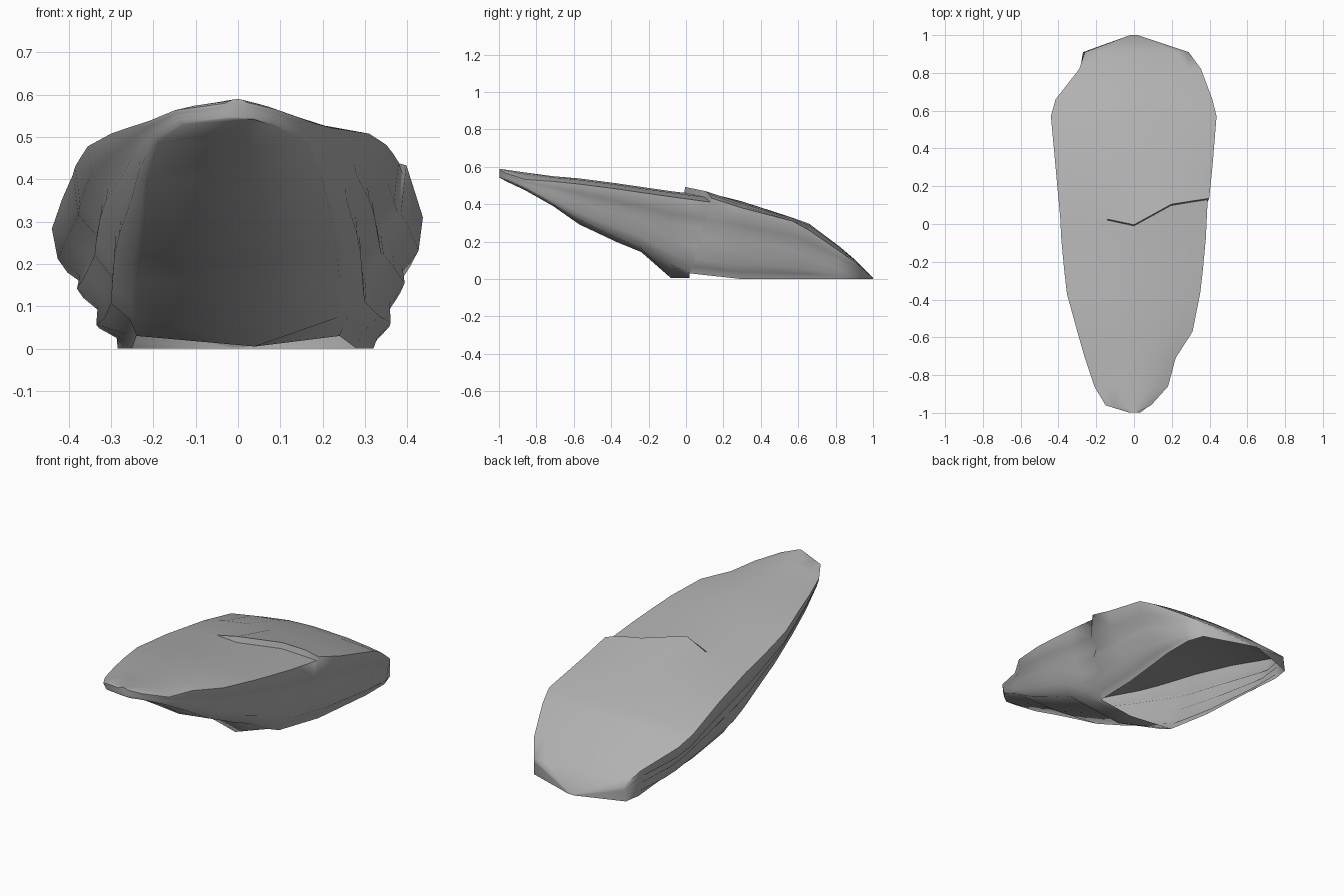
import bpy, bmesh

if "Cube" in bpy.data.objects:
    bpy.data.objects.remove(bpy.data.objects["Cube"])

# Front half cross-sections:
# y, left rim x,z | crest z | right rim x,z | lower left x, lower right x | keel z, lower corner z
FRONT = [
    (-0.997, -0.03, .580, .590, 0.02, .582, -.02, .015, .542, .544),
    (-0.96, -0.15, .563, .584, 0.09, .565, -.13, .08, .522, .530),
    (-0.86, -0.21, .538, .570, 0.18, .533, -.19, .165, .475, .485),
    (-0.71, -0.26, .522, .550, 0.22, .522, -.215, .20, .390, .400),
    (-0.57, -0.30, .508, .538, 0.31, .508, -.22, .22, .292, .315),
    (-0.37, -0.355, .478, .512, 0.35, .482, -.23, .235, .198, .220),
    (-0.24, -0.37, .455, .493, 0.365, .463, -.24, .24, .145, .165),
    (-0.08, -0.385, .430, .470, 0.38, .440, -.24, .24, .005, .075),
    (0.02, -0.39, .410, .452, 0.39, .415, -.24, .24, .005, .03),
]
# Rear half rests on the ground, so it needs no lower heights
REAR = [
    (0.30, -0.415, .355, .415, 0.415, .380, -.25, .28),
    (0.57, -0.44, .283, .328, 0.437, .310, -.265, .31),
    (0.66, -0.415, .240, .295, 0.415, .260, -.27, .32),
    (0.82, -0.29, .135, .175, 0.355, .150, -.285, .32),
    (0.91, -0.26, .080, .098, 0.29, .085, -.27, .29),
    (1.0, -0.02, .004, .006, 0.02, .004, -.02, .02),
]
# Side wall ledges: (fraction down, fraction inward)
LEDGES = [(.25, .08), (.38, .38), (.50, .34), (.64, .62), (.80, .60), (.90, .90)]
BELOW, ABOVE = len(FRONT) - 1, len(FRONT)
SECTIONS = FRONT + [FRONT[-1]] + [s + (0, 0) for s in REAR]


def crack_y(x):
    """Wandering line of the step across the top."""
    pts = [(-1, .02), (-.14, .02), (0, -.01), (.2, .10), (.4, .13), (1, .13)]
    for (a, ya), (b, yb) in zip(pts, pts[1:]):
        if a <= x <= b:
            return ya + (yb - ya) * (x - a) / (b - a)


def ring(s, index):
    y, xl, zl, zc, xr, zr, bl, br, zk, zb = s
    if index == ABOVE:
        y, xr = y + .006, xr + .008
    out = []
    # top, left to right
    for f in (-1, -.7, -.36, 0, .5, .8, 1):
        x = f * abs(xl if f < 0 else xr)
        z = zc + ((zl if f < 0 else zr) - zc) * f * f
        yy = y
        if index in (BELOW, ABOVE):
            yy = crack_y(x) + (.006 if index == ABOVE else 0)
            z = .46 - .14 * yy - (.045 if f < 0 else .03) * f * f
            if index == ABOVE and f > -.36:
                z += .032 if f < 1 else .022
        out.append((x, yy, z))
    # right wall, underside, left wall
    ry, lz = out[-1][1], out[0][2]
    for t, i in LEDGES:
        out.append((xr + (br - xr) * i, ry + (y - ry) * t, zr + (zb - zr) * t))
    out += [(br, y, zb), ((bl + br) / 2 + .04, y, zk), (bl, y, zb)]
    for t, i in reversed(LEDGES):
        out.append((xl + (bl - xl) * i, y, lz + (zb - lz) * t))
    return out


# Rock body: loft through all sections
bm = bmesh.new()
rings = [[bm.verts.new(p) for p in ring(s, i)] for i, s in enumerate(SECTIONS)]
for a, b in zip(rings, rings[1:]):
    for i in range(len(a)):
        j = (i + 1) % len(a)
        bm.faces.new((a[i], a[j], b[j], b[i]))
bm.faces.new(rings[0])
bm.faces.new(rings[-1])
bmesh.ops.remove_doubles(bm, verts=bm.verts, dist=.0005)
bmesh.ops.recalc_face_normals(bm, faces=bm.faces)
# The shell is open where it rests on the ground
ground = [f for f in bm.faces if f.normal.z < -.95 and max(v.co.z for v in f.verts) < .04]
bmesh.ops.delete(bm, geom=ground, context='FACES')
mesh = bpy.data.meshes.new("rock_slab")
bm.to_mesh(mesh)
bm.free()
rock = bpy.data.objects.new("rock_slab", mesh)
bpy.context.collection.objects.link(rock)

# Dark grey stone
stone = bpy.data.materials.new("stone")
stone.diffuse_color = (.44, .44, .44, 1)
stone.use_nodes = True
stone.node_tree.nodes["Principled BSDF"].inputs["Base Color"].default_value = stone.diffuse_color
mesh.materials.append(stone)
bpy.context.view_layer.objects.active = rock
rock.select_set(True)
bpy.ops.object.shade_smooth_by_angle(angle=1.1)
